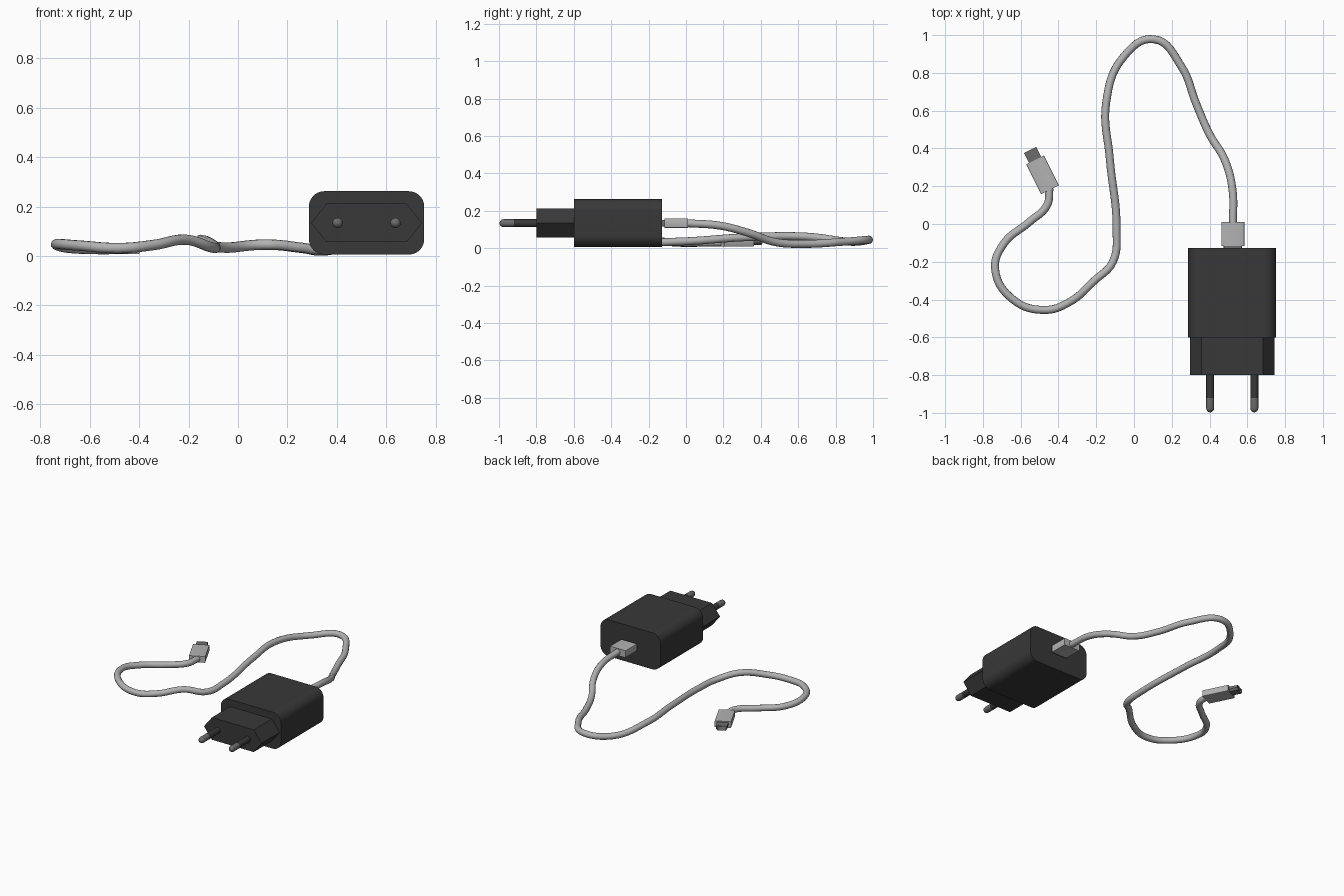
import bpy, bmesh, math
from mathutils import Matrix, Vector

if "Cube" in bpy.data.objects:
    bpy.data.objects.remove(bpy.data.objects["Cube"])


def material(name, v):
    m = bpy.data.materials.new(name)
    m.diffuse_color = (v, v, v, 1)
    m.use_nodes = True
    m.node_tree.nodes["Principled BSDF"].inputs["Base Color"].default_value = m.diffuse_color
    return m


DARK = material("dark plastic", 0.04)
GREY = material("light grey rubber", 0.45)
METAL = material("dull metal", 0.15)


def finish(name, bm, mat, smooth=True):
    bmesh.ops.recalc_face_normals(bm, faces=bm.faces)
    me = bpy.data.meshes.new(name)
    bm.to_mesh(me)
    bm.free()
    ob = bpy.data.objects.new(name, me)
    bpy.context.collection.objects.link(ob)
    me.materials.append(mat)
    if smooth:
        bpy.ops.object.select_all(action='DESELECT')
        ob.select_set(True)
        bpy.context.view_layer.objects.active = ob
        bpy.ops.object.shade_smooth_by_angle(angle=math.radians(35))
    return ob


def prism(name, profile, y0, y1, mat, hollow=0.0):
    """Extrude an xz profile along y; optionally hollow out the +y end."""
    bm = bmesh.new()
    f = bm.faces.new([bm.verts.new((x, y0, z)) for x, z in profile])
    ext = bmesh.ops.extrude_face_region(bm, geom=[f])["geom"]
    bmesh.ops.translate(bm, vec=(0, y1 - y0, 0),
                        verts=[v for v in ext if isinstance(v, bmesh.types.BMVert)])
    bmesh.ops.recalc_face_normals(bm, faces=bm.faces)
    if not [g for g in bm.faces if g == f]:
        bm.faces.new([v for v in bm.verts if abs(v.co.y - y0) < 1e-6])
    if hollow:
        end = [g for g in bm.faces if g.calc_center_median().y > y1 - 1e-5]
        bmesh.ops.inset_region(bm, faces=end, thickness=hollow)
        bmesh.ops.translate(bm, verts=end[0].verts, vec=(0, -0.8 * (y1 - y0), 0))
    return finish(name, bm, mat)


def round_rect(cx, cz, w, h, r, n=6):
    pts = []
    for k, (sx, sz) in enumerate([(1, 1), (-1, 1), (-1, -1), (1, -1)]):
        for i in range(n + 1):
            a = math.pi / 2 * (k + i / n)
            pts.append((cx + sx * (w / 2 - r) + r * math.cos(a),
                        cz + sz * (h / 2 - r) + r * math.sin(a)))
    return pts


def lathe_y(name, x, z, profile, mat, n=20):
    """Turned part around an axis parallel to y; profile is (y, radius)."""
    bm = bmesh.new()
    rings = [[bm.verts.new((x + r * math.cos(2 * math.pi * i / n), y,
                            z + r * math.sin(2 * math.pi * i / n))) for i in range(n)]
             for y, r in profile]
    for a, b in zip(rings, rings[1:]):
        for i in range(n):
            j = (i + 1) % n
            bm.faces.new((a[i], a[j], b[j], b[i]))
    bm.faces.new(rings[0])
    bm.faces.new(rings[-1])
    return finish(name, bm, mat)


CX, CZ = 0.52, 0.134

# Charger body and hexagonal plug base
prism("charger_body", round_rect(CX, CZ, 0.466, 0.256, 0.062, 10), -0.60, -0.128, DARK)
hexagon = [(CX + x, CZ + z) for x, z in
           [(0.224, 0), (0.162, 0.078), (-0.162, 0.078),
            (-0.224, 0), (-0.162, -0.078), (0.162, -0.078)]]
prism("plug_base", hexagon, -0.80, -0.59, DARK)

# Two pins: insulated sleeve and rounded metal tip
R = 0.021
tip = [(-0.92, R), (-0.975, R)] + [
    (-0.975 - 0.022 * math.sin(a), R * math.cos(a)) for a in (0.4, 0.8, 1.15, 1.4)]
for side, s in (("left", -1), ("right", 1)):
    px = CX + s * 0.117
    lathe_y(side + "_pin_sleeve", px, CZ, [(-0.79, R), (-0.92, R)], DARK)
    lathe_y(side + "_pin_tip", px, CZ, tip, METAL)

# Large connector in the charger
prism("large_connector_shell", round_rect(CX + 0.003, CZ, 0.096, 0.036, 0.003, 2), -0.16, -0.11, METAL)
prism("large_connector_grip", round_rect(CX + 0.003, CZ, 0.122, 0.05, 0.004, 2), -0.116, 0.01, GREY)

# Small connector at the free end, turned in plan
place = Matrix.Translation(Vector((-0.484, 0.26, 0.031))) @ Matrix.Rotation(math.radians(26.5), 4, 'Z')
grip = prism("small_connector_grip", round_rect(0, 0, 0.106, 0.044, 0.004, 2), -0.088, 0.088, GREY)
trapezoid = [(0.036, 0.015), (-0.036, 0.015), (-0.036, -0.002),
             (-0.026, -0.015), (0.026, -0.015), (0.036, -0.002)]
shell = prism("small_connector_shell", trapezoid, 0.08, 0.148, METAL, hollow=0.004)
grip.matrix_world = shell.matrix_world = place

# Cable swept along a smooth path
path = [(0.524, 0.0, 0.134), (0.521, 0.185, 0.12), (0.48, 0.34, 0.08),
        (0.40, 0.475, 0.033), (0.33, 0.635, 0.023), (0.25, 0.835, 0.034),
        (0.105, 0.978, 0.046), (-0.055, 0.885, 0.034), (-0.147, 0.645, 0.062),
        (-0.128, 0.345, 0.06), (-0.092, -0.03, 0.036), (-0.112, -0.2, 0.036),
        (-0.21, -0.30, 0.066), (-0.345, -0.415, 0.044), (-0.475, -0.455, 0.032),
        (-0.64, -0.40, 0.042), (-0.735, -0.24, 0.048), (-0.69, -0.105, 0.034),
        (-0.555, 0.01, 0.028), (-0.46, 0.10, 0.03), (-0.447, 0.19, 0.031)]
cu = bpy.data.curves.new("cable", 'CURVE')
cu.dimensions = '3D'
cu.bevel_depth = 0.021
cu.bevel_resolution = 4
cu.resolution_u = 8
cu.use_fill_caps = True
sp = cu.splines.new('BEZIER')
sp.bezier_points.add(len(path) - 1)
for bp, co in zip(sp.bezier_points, path):
    bp.co = co
    bp.handle_left_type = bp.handle_right_type = 'AUTO'
cu.materials.append(GREY)
cable = bpy.data.objects.new("cable", cu)
bpy.context.collection.objects.link(cable)
bpy.ops.object.select_all(action='DESELECT')
cable.select_set(True)
bpy.context.view_layer.objects.active = cable
bpy.ops.object.convert(target='MESH')
bpy.ops.object.shade_smooth_by_angle(angle=math.radians(50))
